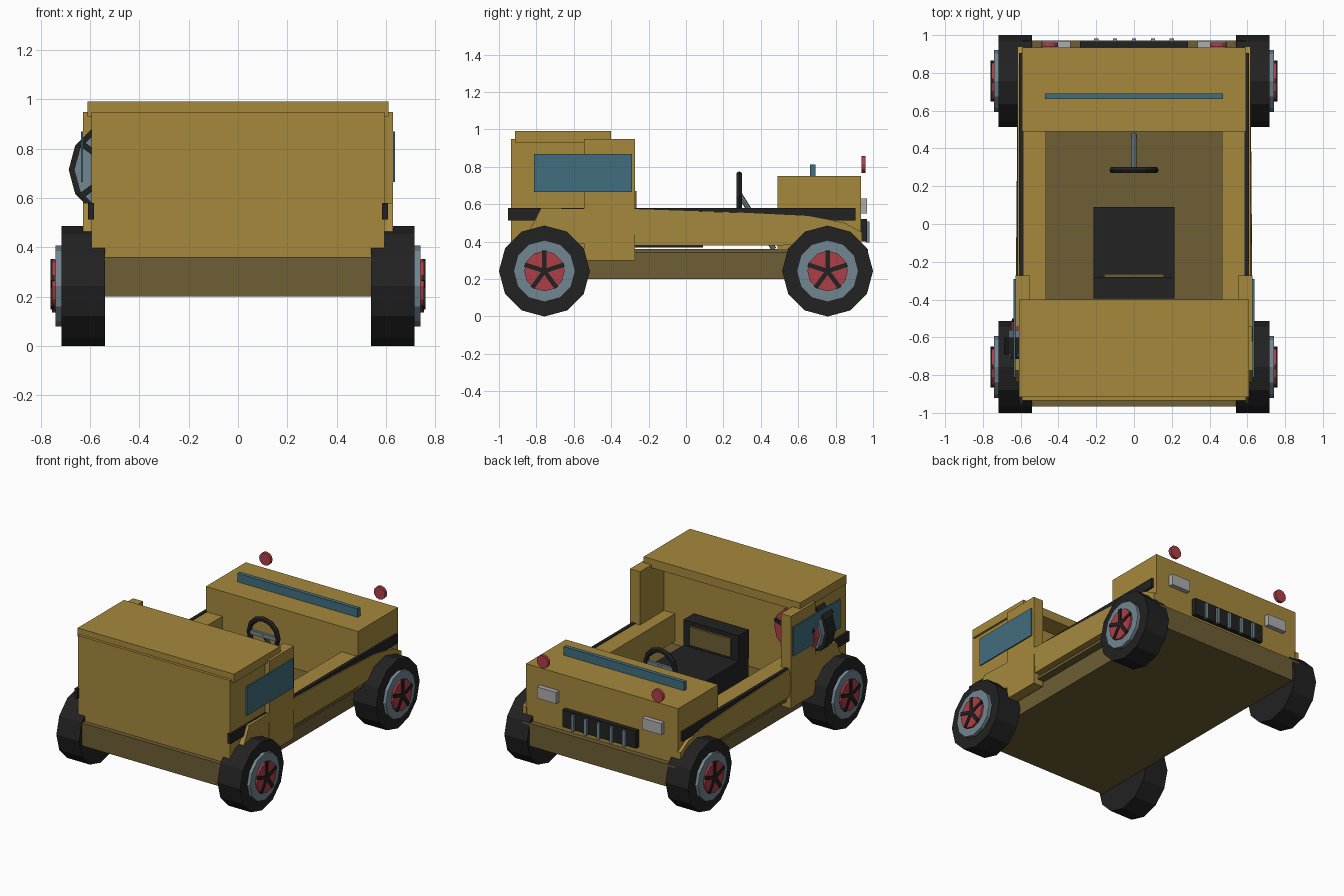
import bpy, bmesh, math
from mathutils import Matrix, Vector

if "Cube" in bpy.data.objects:
    bpy.data.objects.remove(bpy.data.objects["Cube"])


def mat(name, r, g, b):
    m = bpy.data.materials.new(name)
    m.diffuse_color = (r, g, b, 1)
    m.use_nodes = True
    m.node_tree.nodes["Principled BSDF"].inputs["Base Color"].default_value = m.diffuse_color
    return m


YELLOW = mat("mustard paint", .38, .25, .047)
BROWN = mat("brown underbody", .155, .112, .035)
BLACK = mat("black rubber", .016, .016, .016)
BLUE = mat("blue glass", .055, .155, .21)
STEEL = mat("steel", .17, .24, .28)
RED = mat("red", .42, .05, .065)
LAMP = mat("lamp grey", .42, .42, .42)


def finish(name, bm, m):
    bmesh.ops.recalc_face_normals(bm, faces=bm.faces)
    me = bpy.data.meshes.new(name)
    bm.to_mesh(me)
    bm.free()
    me.materials.append(m)
    ob = bpy.data.objects.new(name, me)
    bpy.context.collection.objects.link(ob)
    return ob


def box(name, x, y, z, m):
    """Box from (min, max) ranges."""
    bm = bmesh.new()
    bmesh.ops.create_cube(bm, size=1)
    for v in bm.verts:
        v.co = [r[0] if c < 0 else r[1] for c, r in zip(v.co, (x, y, z))]
    return finish(name, bm, m)


def pair(name, x, y, z, m):
    box(name + "_right", x, y, z, m)
    box(name + "_left", (-x[1], -x[0]), y, z, m)


def disc(name, frame, a, b, r, m, n=12):
    """Cylinder along the frame's local z, from a to b, with a vertex on the local x axis."""
    bm = bmesh.new()
    bmesh.ops.create_cone(bm, cap_ends=True, segments=n, radius1=r, radius2=r, depth=b - a,
                          matrix=frame @ Matrix.Translation((0, 0, (a + b) / 2)))
    return finish(name, bm, m)


def spokes(name, frame, a, b, r, m):
    bm = bmesh.new()
    for i in range(5):
        bmesh.ops.create_cube(bm, size=1, matrix=frame @ Matrix.Rotation(i * math.tau / 5, 4, 'Z')
                              @ Matrix.Translation((r / 2, 0, (a + b) / 2))
                              @ Matrix.Diagonal((r, .024, b - a, 1)))
    return finish(name, bm, m)


def axis_frame(loc, out):
    """Frame whose z points along out and whose x points up."""
    z = Vector(out)
    x = Vector((0, 0, 1))
    return Matrix.Translation(loc) @ Matrix((x, z.cross(x), z)).transposed().to_4x4()


# Four road wheels
for sx, side in ((1, "right"), (-1, "left")):
    for y, end in ((-.757, "front"), (.757, "back")):
        f = axis_frame((0, y, .243), (sx, 0, 0))
        n = f"{end}_{side}_"
        disc(n + "tyre", f, .54, .717, .243, BLACK)
        disc(n + "rim", f, .70, .74, .165, STEEL)
        disc(n + "hub", f, .73, .754, .108, RED)
        spokes(n + "spokes", f, .745, .76, .11, BLACK)

# Chassis with lip
box("chassis", (-.54, .54), (-.967, .972), (.20, .355), BROWN)
box("chassis_lip", (-.594, .594), (-.967, .972), (.34, .36), BROWN)

# Cab, roof, pillars and hood
box("cab", (-.594, .594), (-.935, -.54), (.36, .95), YELLOW)
box("roof", (-.61, .61), (-.915, -.40), (.93, .992), YELLOW)
pair("pillar", (.55, .628), (-.545, -.272), (.30, .95), YELLOW)
box("hood", (-.594, .594), (.49, .935), (.36, .752), YELLOW)

# Tub sides, belt strips and sculpted side panels
pair("tub_side", (.465, .592), (-.54, .50), (.38, .575), YELLOW)
pair("belt_strip", (.585, .609), (-.953, .905), (.512, .58), BLACK)
profile = [(-.88, .40), (-.82, .49), (-.775, .58), (-.27, .574), (.30, .555),
           (.65, .538), (.85, .50), (.94, .45), (.94, .40), (.5, .38), (-.27, .38)]
for sx, side in ((1, "right"), (-1, "left")):
    bm = bmesh.new()
    face = bm.faces.new([bm.verts.new((sx * .585, y, z)) for y, z in profile])
    ext = bmesh.ops.extrude_face_region(bm, geom=[face])
    for v in ext["geom"]:
        if isinstance(v, bmesh.types.BMVert):
            # panel bulges outward at the cab end
            v.co.x = sx * (.63 if v.co.y < -.3 else .617)
    finish("side_panel_" + side, bm, YELLOW)

# Glass
pair("side_window", (.628, .637), (-.812, -.29), (.665, .87), BLUE)
box("windscreen_strip", (-.47, .47), (.663, .692), (.75, .812), BLUE)

# Seat
box("seat_cushion", (-.215, .215), (-.39, .09), (.37, .52), BLACK)
box("seat_back", (-.215, .215), (-.395, -.28), (.50, .70), BLACK)
box("seat_pad", (-.16, .16), (-.29, -.265), (.54, .67), BROWN)

# Steering wheel and column
bpy.ops.mesh.primitive_torus_add(location=(0, .285, .645), rotation=(math.pi / 2, 0, 0),
                                 major_segments=12, minor_segments=6,
                                 major_radius=.113, minor_radius=.018)
wheel = bpy.context.object
wheel.name = "steering_wheel"
wheel.data.materials.append(BLACK)
box("steering_crossbar", (-.11, .11), (.276, .294), (.63, .66), STEEL)
p, q = Vector((0, .285, .655)), Vector((0, .47, .36))
d = (q - p).normalized()
col = Matrix.Translation(p) @ d.to_track_quat('Z', 'Y').to_matrix().to_4x4()
disc("steering_column", col, 0, (q - p).length, .014, STEEL, 8)

# Spare wheel set into the cab on the left
f = axis_frame((-.49, 0, .715), (0, 1, 0))
disc("spare_tyre", f, -.69, -.60, .197, BLACK)
disc("spare_rim", f, -.70, -.56, .175, STEEL)
disc("spare_hub", f, -.57, -.51, .16, RED)
spokes("spare_spokes", f, -.52, -.50, .16, BLACK)
spokes("spare_back_spokes", f @ Matrix.Rotation(math.tau / 20, 4, 'Z'), -.715, -.69, .19, BLACK)

# Lamps and grille
pair("headlamp", (.335, .485), (.93, .968), (.55, .63), LAMP)
for sx, side in ((1, "right"), (-1, "left")):
    disc("signal_" + side, axis_frame((sx * .447, 0, .812), (0, 1, 0)), .938, .96, .045, RED)
box("grille", (-.287, .287), (.93, .967), (.40, .522), BLACK)
for i in range(-2, 3):
    box(f"grille_bar_{i + 3}", (i * .1 - .011, i * .1 + .011), (.96, .982), (.395, .508), STEEL)
